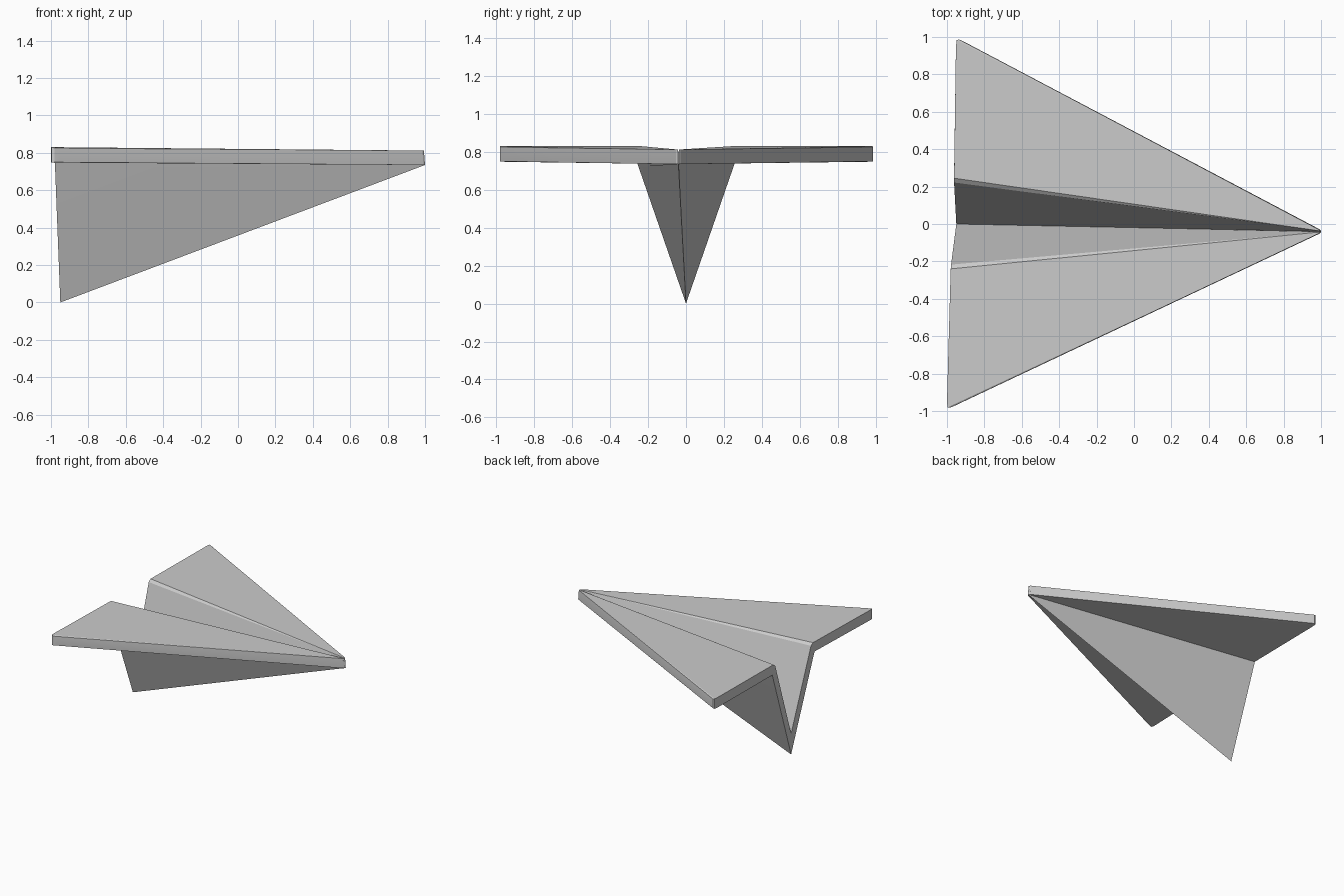
import bpy
import bmesh
import math

if "Cube" in bpy.data.objects:
    bpy.data.objects.remove(bpy.data.objects["Cube"])

# Rear section of the folded sheet, wing tip to wing tip.
# Each station: (x, y, top z, bottom z)
stations = [
    # left wing with rounded tip
    (-0.915, 0.978, 0.815, 0.755),
    (-0.937, 0.987, 0.825, 0.750),
    (-0.948, 0.983, 0.830, 0.748),
    (-0.952, 0.950, 0.830, 0.748),
    # left fold
    (-0.962, 0.245, 0.830, 0.750),
    (-0.962, 0.222, 0.812, 0.720),
    # keel
    (-0.950, 0.000, 0.170, 0.000),
    # right fold
    (-0.978, -0.217, 0.812, 0.720),
    (-0.980, -0.240, 0.830, 0.750),
    # right wing with rounded tip
    (-1.000, -0.955, 0.830, 0.748),
    (-0.996, -0.980, 0.830, 0.748),
    (-0.980, -0.981, 0.825, 0.750),
    (-0.955, -0.970, 0.815, 0.755),
]
# the bottom of each fold sits further out than its top, on the keel wall
UNDER_Y = {4: 0.260, 5: 0.250, 7: -0.250, 8: -0.260}
NOSE_Y, NOSE_HALF = -0.04, 0.012

bm = bmesh.new()
rear_top, rear_bot, nose_top, nose_bot = [], [], [], []
for i, (x, y, zt, zb) in enumerate(stations):
    yb = UNDER_Y.get(i, y)
    rear_top.append(bm.verts.new((x, y, zt)))
    rear_bot.append(bm.verts.new((x, yb, zb)))
    # every crease runs forward to the narrow nose
    drop = 0.02 if i == 6 else 0.0
    nose_x = 0.992 if abs(y) > 0.9 else 1.0
    nose_top.append(bm.verts.new((nose_x - 0.006, NOSE_Y + NOSE_HALF * y, 0.812 - drop)))
    nose_bot.append(bm.verts.new((nose_x, NOSE_Y + NOSE_HALF * yb, 0.735)))

# Skin: upper side, lower side, rear edge and nose cap
for i in range(len(stations) - 1):
    j = i + 1
    for a, b in ((rear_top, nose_top), (nose_bot, rear_bot),
                 (rear_bot, rear_top), (nose_top, nose_bot)):
        bm.faces.new((a[i], a[j], b[j], b[i]))
# Leading edges of both wings
for i in (0, len(stations) - 1):
    bm.faces.new((rear_top[i], nose_top[i], nose_bot[i], rear_bot[i]))
bmesh.ops.recalc_face_normals(bm, faces=bm.faces)

mesh = bpy.data.meshes.new("paper_plane")
bm.to_mesh(mesh)
bm.free()
plane = bpy.data.objects.new("paper_plane", mesh)
bpy.context.collection.objects.link(plane)

# Keep creases crisp, soften only the tip rounding
bpy.context.view_layer.objects.active = plane
plane.select_set(True)
bpy.ops.object.shade_smooth_by_angle(angle=math.radians(22))
